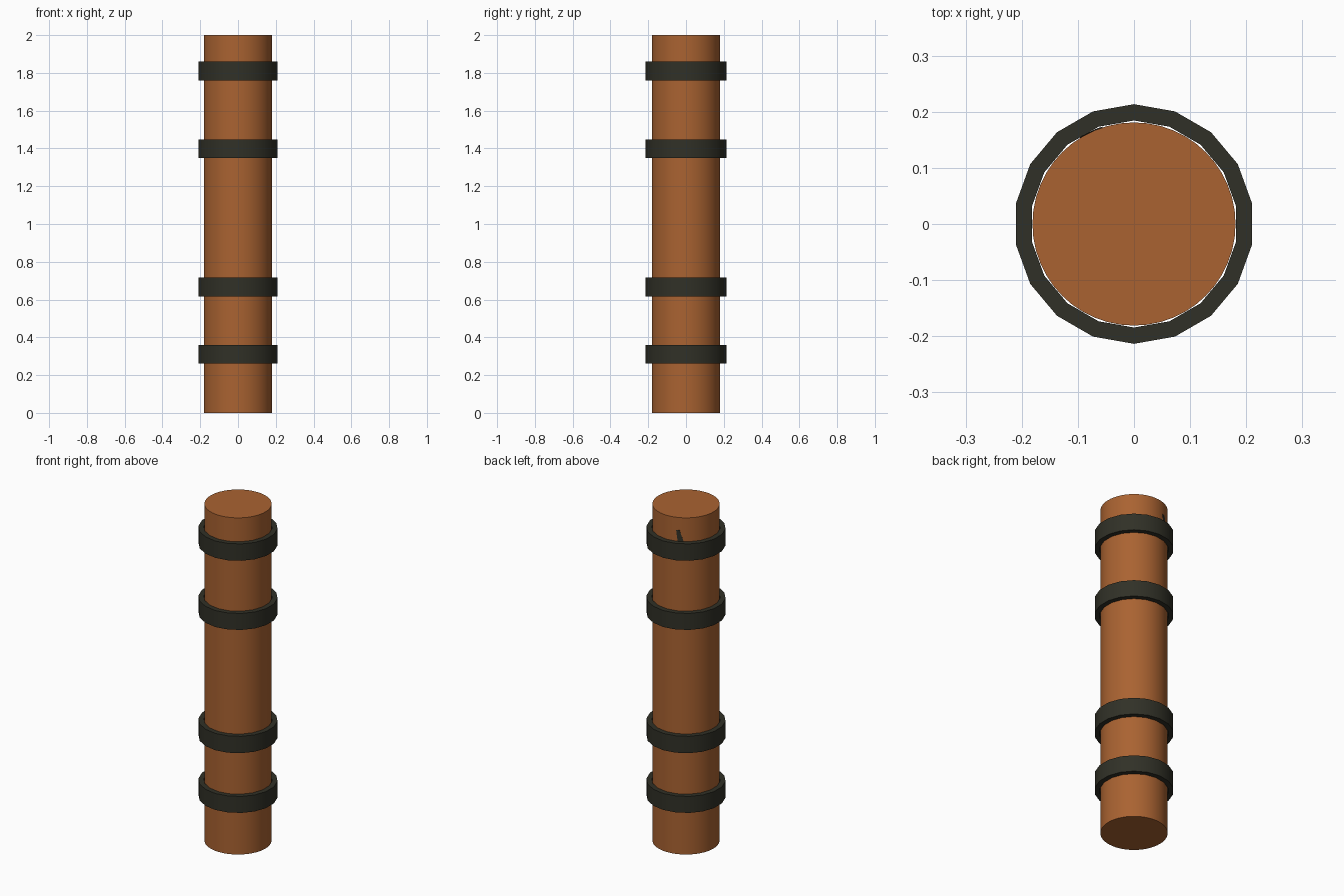
import bpy, bmesh, math

if "Cube" in bpy.data.objects:
    bpy.data.objects.remove(bpy.data.objects["Cube"])

def material(name, rgb):
    m = bpy.data.materials.new(name)
    m.diffuse_color = (*rgb, 1)
    m.use_nodes = True
    m.node_tree.nodes["Principled BSDF"].inputs["Base Color"].default_value = m.diffuse_color
    return m

wood = material("brown_wood", (0.40, 0.124, 0.031))
band = material("dark_band", (0.030, 0.030, 0.020))

def add_object(name, bm, mat, smooth=True):
    mesh = bpy.data.meshes.new(name)
    bmesh.ops.recalc_face_normals(bm, faces=bm.faces[:])
    bm.to_mesh(mesh)
    bm.free()
    mesh.materials.append(mat)
    ob = bpy.data.objects.new(name, mesh)
    bpy.context.collection.objects.link(ob)
    bpy.ops.object.select_all(action='DESELECT')
    ob.select_set(True)
    bpy.context.view_layer.objects.active = ob
    if smooth:
        bpy.ops.object.shade_smooth_by_angle(angle=math.radians(30))
    return ob

def polar(r, deg, z):
    a = math.radians(deg)
    return (r * math.cos(a), r * math.sin(a), z)

# Log: smooth upright cylinder
bm = bmesh.new()
bmesh.ops.create_cone(bm, cap_ends=True, segments=48, radius1=0.181, radius2=0.181, depth=2)
bmesh.ops.translate(bm, verts=bm.verts[:], vec=(0, 0, 1))
add_object("log", bm, wood)

# Bands: 18-sided square-section hoops with a corner facing the back
SIDES = 18
def hoop(name, z0, z1, inner=0.1845, outer=0.2135):
    bm = bmesh.new()
    section = [(inner, z0), (outer, z0), (outer, z1), (inner, z1)]
    loops = [[bm.verts.new(polar(r, 90 + i * 360 / SIDES, z)) for r, z in section]
             for i in range(SIDES)]
    for i in range(SIDES):
        a, b = loops[i], loops[(i + 1) % SIDES]
        for k in range(4):
            n = (k + 1) % 4
            bm.faces.new((a[k], b[k], b[n], a[n]))
    add_object(name, bm, band)

for i, (z0, z1) in enumerate([(0.262, 0.36), (0.617, 0.717), (1.349, 1.447), (1.76, 1.86)]):
    hoop(f"band_{i + 1}", z0, z1)

# Small dark sliver on the log above the top band, at the back
bm = bmesh.new()
corners = [(111, 1.85), (122, 1.85), (114, 1.925), (108, 1.925)]
inner = [bm.verts.new(polar(0.179, a, z)) for a, z in corners]
outer = [bm.verts.new(polar(0.1825, a, z)) for a, z in corners]
bm.faces.new(inner)
bm.faces.new(outer)
for k in range(4):
    n = (k + 1) % 4
    bm.faces.new((inner[k], inner[n], outer[n], outer[k]))
add_object("band_end_sliver", bm, band, smooth=False)
